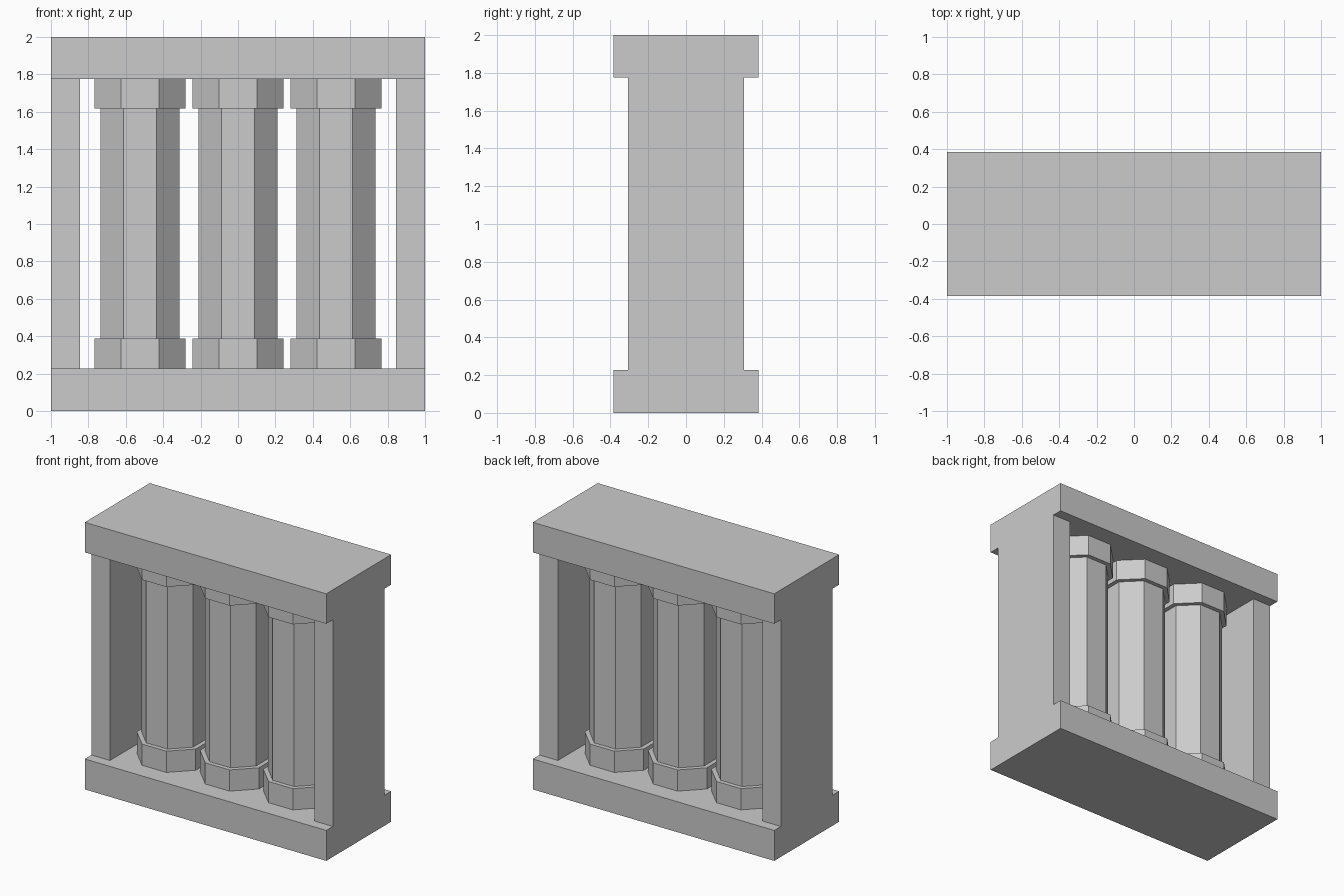
import bpy, math

if "Cube" in bpy.data.objects:
    bpy.data.objects.remove(bpy.data.objects["Cube"])

stone = bpy.data.materials.new("grey stone")
stone.diffuse_color = (0.6, 0.6, 0.6, 1)
stone.use_nodes = True
stone.node_tree.nodes["Principled BSDF"].inputs["Base Color"].default_value = stone.diffuse_color


def finish(name):
    ob = bpy.context.object
    ob.name = name
    ob.data.materials.append(stone)
    return ob


def box(name, x, z0, z1, sx, sy):
    bpy.ops.mesh.primitive_cube_add(size=1, location=(x, 0, (z0 + z1) / 2))
    ob = finish(name)
    ob.scale = (sx, sy, z1 - z0)
    bpy.ops.object.transform_apply(location=False, rotation=False, scale=True)


def octagon(name, x, z0, z1, apothem):
    # eight-sided prism with a flat side facing front
    bpy.ops.mesh.primitive_cylinder_add(
        vertices=8, radius=apothem / math.cos(math.pi / 8), depth=z1 - z0,
        location=(x, 0, (z0 + z1) / 2), rotation=(0, 0, math.pi / 8))
    finish(name)


# base and top slabs
box("base_slab", 0, 0, 0.228, 2, 0.768)
box("top_slab", 0, 1.775, 2, 2, 0.768)

# end walls
for side, label in ((-1, "left"), (1, "right")):
    box(label + "_wall", side * 0.923, 0.228, 1.775, 0.154, 0.612)

# columns with wider feet and capitals
for i, x in enumerate((-0.524, 0, 0.524), 1):
    octagon(f"column_foot_{i}", x, 0.228, 0.387, 0.244)
    octagon(f"column_shaft_{i}", x, 0.387, 1.617, 0.212)
    octagon(f"column_capital_{i}", x, 1.617, 1.775, 0.244)
